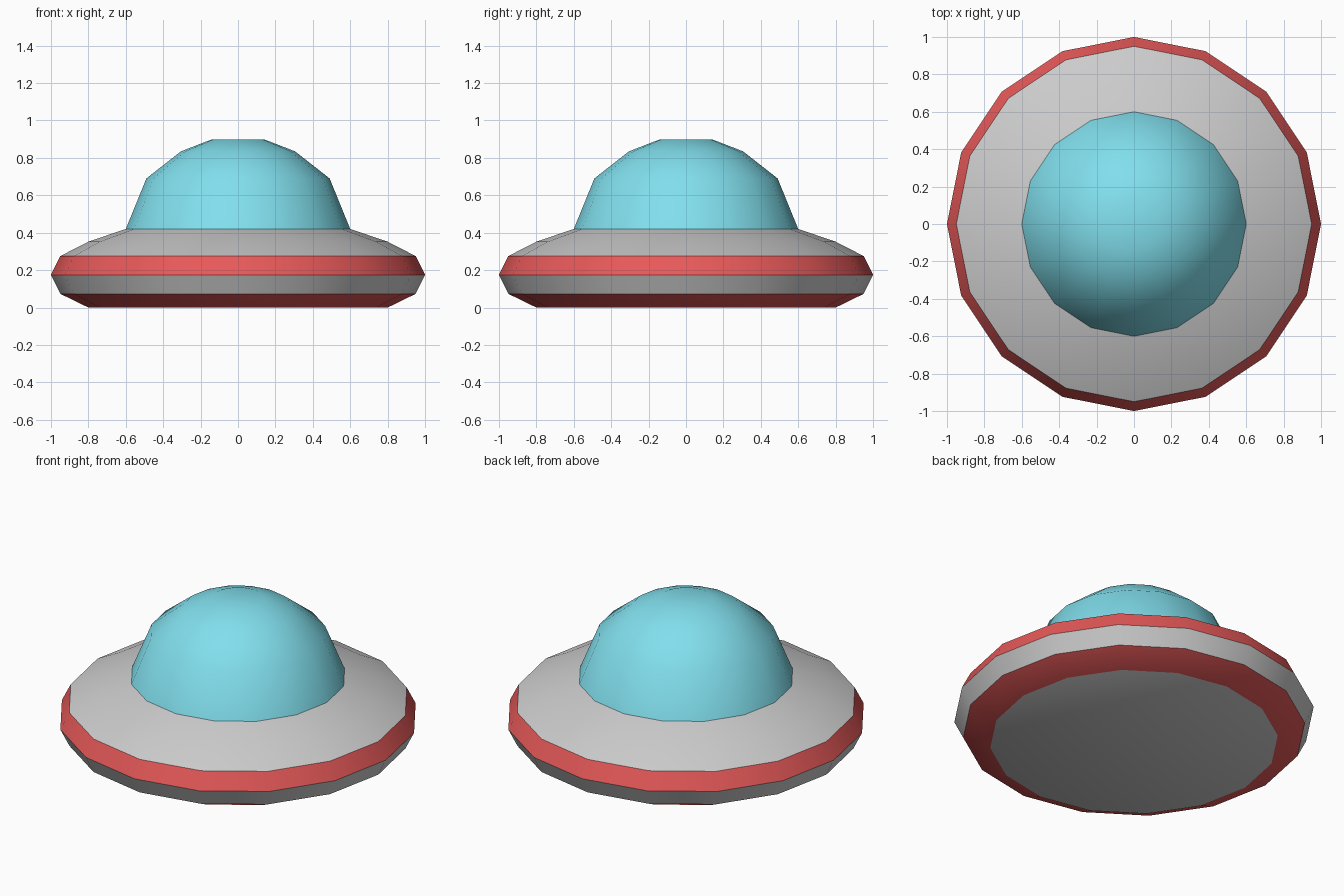
import bpy, bmesh, math

if "Cube" in bpy.data.objects:
    bpy.data.objects.remove(bpy.data.objects["Cube"])

SIDES = 16


def material(name, rgb):
    m = bpy.data.materials.new(name)
    m.diffuse_color = (*rgb, 1)
    m.use_nodes = True
    m.node_tree.nodes["Principled BSDF"].inputs["Base Color"].default_value = m.diffuse_color
    return m


def lathe(name, profile, mats, band_mats=None, cap_bottom=False, cap_top=False):
    """Revolve (radius, z) points around z; band_mats gives a slot per band."""
    bm = bmesh.new()
    rings = []
    for r, z in profile:
        rings.append([bm.verts.new((r * math.cos(2 * math.pi * i / SIDES),
                                    r * math.sin(2 * math.pi * i / SIDES), z))
                      for i in range(SIDES)])
    for k, (a, b) in enumerate(zip(rings, rings[1:])):
        for i in range(SIDES):
            j = (i + 1) % SIDES
            f = bm.faces.new((a[i], a[j], b[j], b[i]))
            f.material_index = band_mats[k] if band_mats else 0
    if cap_bottom:
        bm.faces.new(rings[0][::-1])
    if cap_top:
        bm.faces.new(rings[-1])
    mesh = bpy.data.meshes.new(name)
    bm.to_mesh(mesh)
    bm.free()
    for m in mats:
        mesh.materials.append(m)
    ob = bpy.data.objects.new(name, mesh)
    bpy.context.collection.objects.link(ob)
    bpy.ops.object.select_all(action='DESELECT')
    ob.select_set(True)
    bpy.context.view_layer.objects.active = ob
    bpy.ops.object.shade_smooth_by_angle(angle=math.radians(30))
    return ob


grey = material("hull_grey", (0.8, 0.8, 0.8))
red = material("trim_red", (0.8, 0.1, 0.1))
cyan = material("dome_glass", (0.22, 0.74, 0.85))

# Saucer hull: red lower chamfer, grey side, red upper rim, grey top
lathe("saucer_hull",
      [(0.80, 0.0), (0.95, 0.073), (1.0, 0.175), (0.95, 0.275),
       (0.80, 0.352), (0.60, 0.42)],
      [grey, red], [1, 0, 1, 0, 0], cap_bottom=True)

# Cockpit dome with flat top
lathe("cockpit_dome",
      [(0.60, 0.42), (0.49, 0.69), (0.305, 0.835), (0.145, 0.897)],
      [cyan], cap_top=True)
